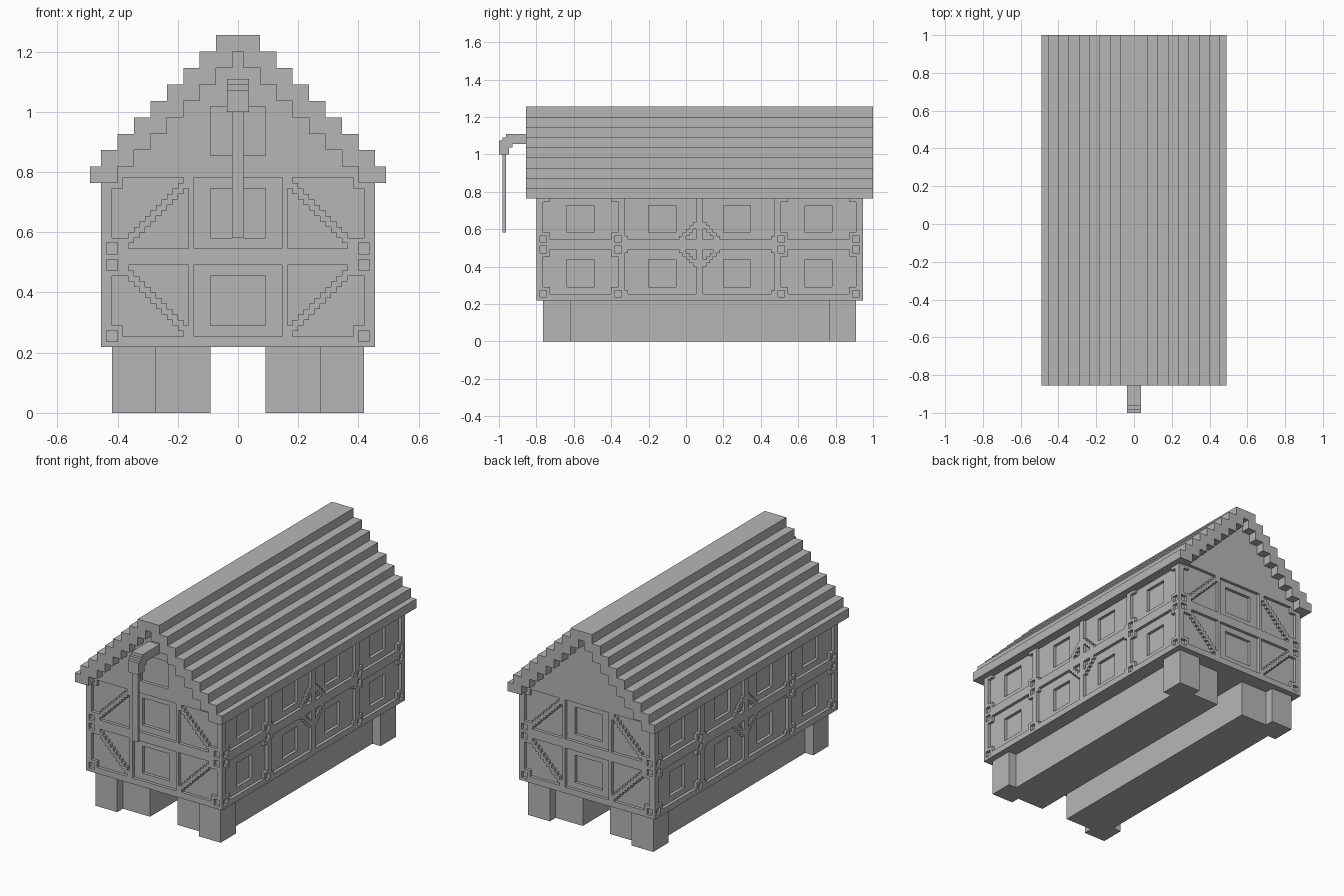
import bpy, bmesh
from mathutils import Vector

U = 2 / 110  # one grid cell

cube = bpy.data.objects.get("Cube")
if cube:
    bpy.data.objects.remove(cube, do_unlink=True)

grey = bpy.data.materials.new("plain_grey")
grey.use_nodes = True
COLOUR = (0.47, 0.47, 0.47, 1)
grey.diffuse_color = COLOUR
grey.node_tree.nodes["Principled BSDF"].inputs["Base Color"].default_value = COLOUR


def prism(bm, pts, axis, a, b):
    """Extrude a (horizontal, z) outline along x or y from a to b."""
    def put(p, d):
        return Vector((p[0], d, p[1]) if axis == "y" else (d, p[0], p[1])) * U
    lo = [bm.verts.new(put(p, a)) for p in pts]
    hi = [bm.verts.new(put(p, b)) for p in pts]
    bm.faces.new(lo)
    bm.faces.new(hi[::-1])
    for i in range(len(pts)):
        j = (i + 1) % len(pts)
        bm.faces.new((lo[j], lo[i], hi[i], hi[j]))


def rect(p0, p1, z0, z1):
    return [(p0, z0), (p1, z0), (p1, z1), (p0, z1)]


def notched(p0, p1, z0, z1, left, right):
    """Rectangle with square bites of the given sizes out of its corners."""
    pts = []
    for p, s, n, zs in ((p0, 1, left, (z1, z0)), (p1, -1, right, (z0, z1))):
        for z in zs:
            t = 1 if z == z0 else -1
            bite = [(p, z + t * n), (p + s * n, z + t * n), (p + s * n, z)]
            if n == 0:
                bite = [(p, z)]
            elif (s == 1) != (t == 1):
                bite.reverse()
            pts += bite
    return pts


def make(name, bm):
    bmesh.ops.recalc_face_normals(bm, faces=bm.faces[:])
    mesh = bpy.data.meshes.new(name)
    bm.to_mesh(mesh)
    bm.free()
    mesh.materials.append(grey)
    ob = bpy.data.objects.new(name, mesh)
    bpy.context.collection.objects.link(ob)
    return ob


def stairs(halves, z0, step):
    """Right-hand stepped outline, bottom to top."""
    pts = []
    for i, h in enumerate(halves):
        pts += [(h, z0 + i * step), (h, z0 + (i + 1) * step)]
    return pts


def mirror(pts):
    return [(-x, z) for x, z in reversed(pts)]


FRONT, BACK, SIDE, MID = -44, 52, 25, 4
ROWS = ((14, 27), (30, 43))

# Stepped roof shell
outer = stairs([27] + list(range(25, 3, -3)), 42, 3)
inner = stairs(range(22, 0, -3), 42, 3)
bm = bmesh.new()
prism(bm, outer + mirror(outer) + mirror(inner)[::-1] + inner[::-1], "y", -47, 55)
make("roof", bm)

# House body with gables
right = [(SIDE, 12), (SIDE, 42)] + inner
bm = bmesh.new()
prism(bm, right + mirror(right), "y", FRONT, BACK)
body = make("house_body", bm)

# Recesses, windows, stud holes and braces of the walls
panels, windows, studs, braces = (bmesh.new() for _ in range(4))


def end_cut(bm, pts, depth):
    prism(bm, pts, "y", FRONT - 1, FRONT + depth)
    prism(bm, pts, "y", BACK - depth, BACK + 1)


def side_cut(bm, pts, depth):
    prism(bm, pts, "x", SIDE - depth, SIDE + 1)
    prism(bm, pts, "x", -SIDE - 1, -SIDE + depth)


for row, (z0, z1) in enumerate(ROWS):
    # End walls: middle panel and two braced panels
    end_cut(panels, rect(-8, 8, z0, z1), 1)
    end_cut(windows, rect(-5, 5, z0 + 2, z1 - 2), 2)
    end_cut(panels, notched(-23, -9, z0, z1, 2, 0), 1)
    end_cut(panels, notched(9, 23, z0, z1, 0, 2), 1)
    for i in range(12):
        z = z0 + i if row else z1 - 2 - i
        for x in (-21 + i, 20 - i):
            for y in (FRONT, BACK - 1):
                prism(braces, rect(x, x + 1, z, z + 2), "y", y, y + 1)
    # Long walls: four panels, mirrored about the middle
    for s in (-1, 1):
        for a, b, na, nb, wa in ((24, 46, 2, 2, 31), (1, 22, 0, 1, 7)):
            w = (wa, wa + 8)
            p0, p1 = sorted((MID + s * a, MID + s * b))
            w0, w1 = sorted((MID + s * w[0], MID + s * w[1]))
            n = (na, nb) if s > 0 else (nb, na)
            side_cut(panels, notched(p0, p1, z0, z1, *n), 1)
            side_cut(windows, rect(w0, w1, z0 + 2, z0 + 10), 2)
        for i in range(5):
            y = MID + s * (5.5 - i) - 0.5
            z = z0 - 1 + i if row else z1 - 1 - i
            for x in (-SIDE, SIDE - 1):
                prism(braces, rect(y, y + 1, z, z + 2), "x", x, x + 1)

for z in (13, 26, 29):
    for x in (-24, 22):
        end_cut(studs, rect(x, x + 2, z, z + 2), 1)
    for y in (-43, -21, 27, 49):
        side_cut(studs, rect(y, y + 2, z, z + 2), 1)

# Gable hatch, front only
prism(panels, rect(-5, 5, 47, 56), "y", FRONT - 1, FRONT + 1)

bpy.context.view_layer.objects.active = body
for label, bm in (("panel", panels), ("window", windows), ("stud", studs)):
    cutter = make(label + "_cutter", bm)
    cutter.hide_render = True
    mod = body.modifiers.new(label + "_cut", "BOOLEAN")
    mod.operation = "DIFFERENCE"
    mod.solver = "EXACT"
    mod.object = cutter
    bpy.ops.object.modifier_apply(modifier=mod.name)
    bpy.data.objects.remove(cutter, do_unlink=True)
make("wall_braces", braces)

# Foundation beams with corner posts
for s, side in ((1, "left"), (-1, "right")):
    bm = bmesh.new()
    prism(bm, rect(*sorted((s * 5, s * 20)), 0, 12), "y", -39, 47)
    make(side + "_foundation_beam", bm)
    for y, end in ((-42, "front"), (42, "back")):
        bm = bmesh.new()
        prism(bm, rect(*sorted((s * 15, s * 23)), 0, 12), "y", y, y + 8)
        make(f"{end}_{side}_post", bm)

# Hoist arm over the hatch, with its hanging rope
bm = bmesh.new()
arm = [(-44, 58), (-44, 61), (-53, 61), (-53, 60), (-54, 60), (-54, 59), (-55, 59),
       (-55, 55), (-52, 55), (-52, 57), (-51, 57), (-51, 58)]
prism(bm, arm, "x", -2, 2)
make("hoist_arm", bm)
bm = bmesh.new()
prism(bm, rect(-1, 1, 32, 55), "y", -54, -53)
make("hoist_rope", bm)
